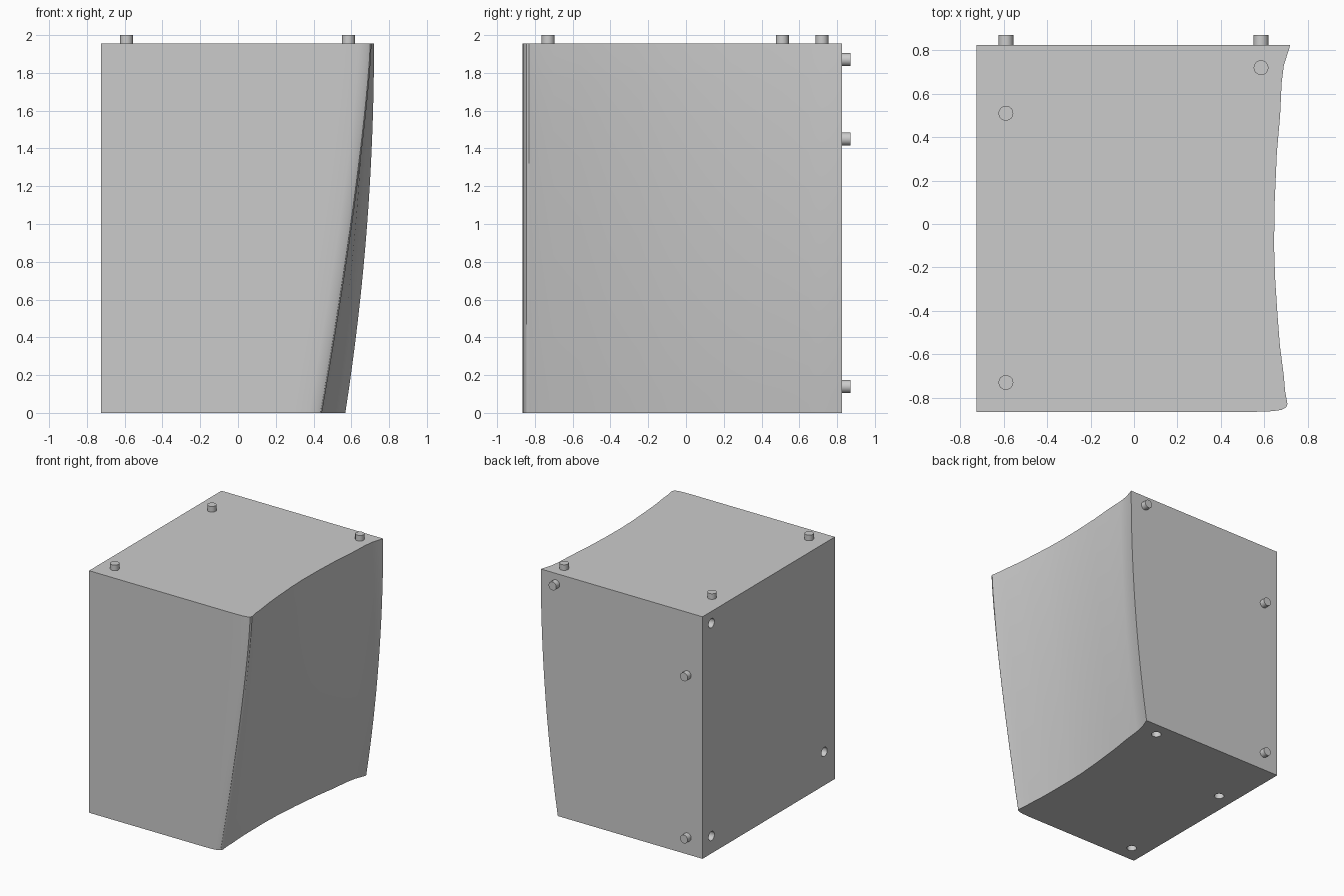
import bpy
import bmesh
from math import radians
from mathutils import Vector, Matrix

cube = bpy.data.objects.get("Cube")
if cube:
    bpy.data.objects.remove(cube, do_unlink=True)

grey = bpy.data.materials.new("plain grey")
grey.use_nodes = True
COLOUR = (0.6, 0.6, 0.6, 1)
grey.diffuse_color = COLOUR
grey.node_tree.nodes["Principled BSDF"].inputs["Base Color"].default_value = COLOUR

LEFT, FRONT, BACK, TOP = -0.725, -0.865, 0.825, 1.955
LEVELS = 20
PEG_RADIUS = 0.034
DIRECTIONS = {"up": Vector((0, 0, 1)), "back": Vector((0, 1, 0)), "left": Vector((1, 0, 0))}


def make_object(name, bm):
    mesh = bpy.data.meshes.new(name)
    bm.to_mesh(mesh)
    bm.free()
    mesh.materials.append(grey)
    obj = bpy.data.objects.new(name, mesh)
    bpy.context.collection.objects.link(obj)
    return obj


def shade(obj):
    bpy.ops.object.select_all(action="DESELECT")
    obj.select_set(True)
    bpy.context.view_layer.objects.active = obj
    bpy.ops.object.shade_smooth_by_angle(angle=radians(30))


def rod(name, base, direction, start, end, radius=PEG_RADIUS):
    """Cylinder along a direction, from start to end relative to its base."""
    bm = bmesh.new()
    turn = direction.to_track_quat("Z", "Y").to_matrix().to_4x4()
    centre = Vector(base) + direction * (start + end) / 2
    bmesh.ops.create_cone(bm, cap_ends=True, segments=24, radius1=radius, radius2=radius,
                          depth=end - start, matrix=Matrix.Translation(centre) @ turn)
    return make_object(name, bm)


# Curved side: top edge profile from the rounded front corner to the back
profile = [(0.56, FRONT), (0.64, -0.862), (0.68, -0.856), (0.7, -0.845), (0.707, -0.83),
           (0.696, -0.77), (0.69, -0.7), (0.672, -0.56), (0.661, -0.42), (0.65, -0.25),
           (0.645, -0.1), (0.648, 0.1), (0.658, 0.33), (0.673, 0.5), (0.68, 0.65),
           (0.69, 0.73), (0.72, BACK)]


def inset(y, z):
    """How far the curved side draws in below the top edge."""
    down = 1 - z / TOP
    k = (y - FRONT) / (BACK - FRONT)
    return (1 - k) * 0.265 * down ** 1.3 + k * 0.152 * down ** 2


# Block body
bm = bmesh.new()
rows = []
for i in range(LEVELS + 1):
    z = TOP * i / LEVELS
    rows.append([bm.verts.new((x - inset(y, z), y, z)) for x, y in profile])
for low, high in zip(rows, rows[1:]):
    for j in range(len(profile) - 1):
        bm.faces.new((low[j], low[j + 1], high[j + 1], high[j]))
front_low, front_high = [bm.verts.new((LEFT, FRONT, z)) for z in (0, TOP)]
back_low, back_high = [bm.verts.new((LEFT, BACK, z)) for z in (0, TOP)]
bm.faces.new([front_low] + [r[0] for r in rows] + [front_high])
bm.faces.new([back_low] + [r[-1] for r in rows] + [back_high])
bm.faces.new([front_low] + rows[0] + [back_low])
bm.faces.new([front_high] + rows[-1] + [back_high])
bm.faces.new((front_low, front_high, back_high, back_low))
bmesh.ops.recalc_face_normals(bm, faces=bm.faces)
body = make_object("block_body", bm)

# Peg sockets in the underside and the flat side
sockets = [((0.376, 0.71, 0), "up"), ((-0.59, 0.3, 0), "up"), ((-0.59, -0.73, 0), "up"),
           ((LEFT, 0.71, 1.86), "left"), ((LEFT, 0.71, 0.14), "left"), ((LEFT, -0.73, 0.27), "left")]
for base, way in sockets:
    cutter = rod("socket_cutter", base, DIRECTIONS[way], -0.03, 0.06, PEG_RADIUS + 0.003)
    cutter.hide_render = True
    cut = body.modifiers.new("socket", "BOOLEAN")
    cut.operation = "DIFFERENCE"
    cut.solver = "EXACT"
    cut.object = cutter
    bpy.context.view_layer.objects.active = body
    bpy.ops.object.modifier_apply(modifier=cut.name)
    bpy.data.objects.remove(cutter, do_unlink=True)
shade(body)

# Locating pegs on the top and the back
pegs = [("top_peg", (-0.59, 0.51, TOP), "up"), ("top_peg", (-0.59, -0.73, TOP), "up"),
        ("top_peg", (0.585, 0.72, TOP), "up"), ("back_peg", (0.585, BACK, 1.87), "back"),
        ("back_peg", (-0.59, BACK, 1.45), "back"), ("back_peg", (-0.59, BACK, 0.14), "back")]
for name, base, way in pegs:
    shade(rod(name, base, DIRECTIONS[way], -0.01, 0.045))
